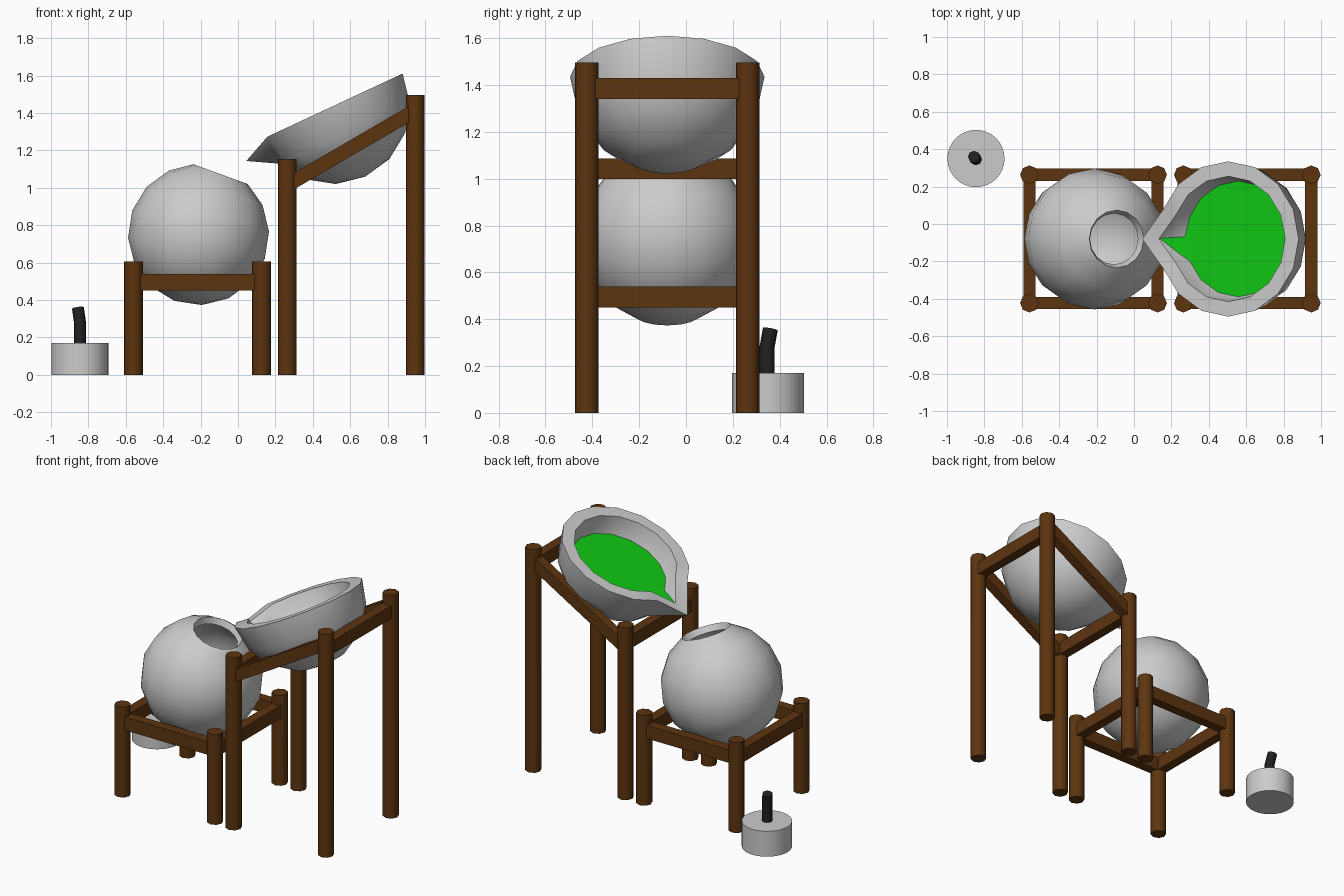
import bpy, bmesh
from math import sin, cos, pi, radians
from mathutils import Matrix, Vector

if "Cube" in bpy.data.objects:
    bpy.data.objects.remove(bpy.data.objects["Cube"])

CY = -0.08           # shared centre line of both stands
SIDES = 16


def material(name, rgb):
    m = bpy.data.materials.new(name)
    m.diffuse_color = (*rgb, 1)
    m.use_nodes = True
    m.node_tree.nodes["Principled BSDF"].inputs["Base Color"].default_value = m.diffuse_color
    return m


WOOD = material("wood", (0.11, 0.035, 0.005))
GREEN = material("green_liquid", (0.005, 0.57, 0.007))
BLACK = material("black", (0.015, 0.015, 0.015))


def finish(name, bm, mat=None):
    bmesh.ops.recalc_face_normals(bm, faces=bm.faces)
    me = bpy.data.meshes.new(name)
    bm.to_mesh(me)
    bm.free()
    ob = bpy.data.objects.new(name, me)
    bpy.context.collection.objects.link(ob)
    if mat:
        me.materials.append(mat)
    bpy.ops.object.select_all(action='DESELECT')
    ob.select_set(True)
    bpy.context.view_layer.objects.active = ob
    bpy.ops.object.shade_smooth_by_angle(angle=radians(50))
    return ob


def cylinder(name, x, y, r, h, sides, mat=None):
    bm = bmesh.new()
    bmesh.ops.create_cone(bm, cap_ends=True, segments=sides, radius1=r, radius2=r, depth=h,
                          matrix=Matrix.Translation((x, y, h / 2)))
    finish(name, bm, mat)


def rail(name, a, b, w=0.065, h=0.088):
    """Rail with upright ends running from a to b."""
    a, b = Vector(a), Vector(b)
    d = b - a
    side = Vector((-d.y, d.x, 0)).normalized() * w / 2
    up = Vector((0, 0, h / 2))
    bm = bmesh.new()
    ends = [[bm.verts.new(p + s * side + t * up) for s, t in ((-1, -1), (1, -1), (1, 1), (-1, 1))]
            for p in (a, b)]
    for i in range(4):
        j = (i + 1) % 4
        bm.faces.new((ends[0][i], ends[0][j], ends[1][j], ends[1][i]))
    bm.faces.new(ends[0])
    bm.faces.new(ends[1])
    finish(name, bm, WOOD)


def stand(name, x0, x1, h0, h1, rail0, rail1, side0, side1):
    ys = {"front": CY - 0.343, "back": CY + 0.343}
    for tag, y in ys.items():
        cylinder(f"{name}_{tag}_left_leg", x0, y, 0.05, h0, 8, WOOD)
        cylinder(f"{name}_{tag}_right_leg", x1, y, 0.05, h1, 8, WOOD)
        rail(f"{name}_{tag}_rail", (x0, y, side0), (x1, y, side1))
    for tag, x, z in (("left", x0, rail0), ("right", x1, rail1)):
        rail(f"{name}_{tag}_rail", (x, ys["front"], z), (x, ys["back"], z))


def vessel(name, profile, place, spout=None):
    """Revolve (radius, height) points; spout maps a ring index to its moved point."""
    bm = bmesh.new()
    rings = []
    for k, (r, z) in enumerate(profile):
        n = 1 if r < 1e-5 else SIDES
        ring = [bm.verts.new((r * cos(2 * pi * i / SIDES), r * sin(2 * pi * i / SIDES), z))
                for i in range(n)]
        if spout and k in spout:
            ring[SIDES // 2].co = (-spout[k][0], 0, spout[k][1])
        rings.append(ring)
    for a, b in zip(rings, rings[1:]):
        for i in range(SIDES):
            j = (i + 1) % SIDES
            vs = [a[i % len(a)], a[j % len(a)], b[j % len(b)], b[i % len(b)]]
            bm.faces.new(list(dict.fromkeys(vs)))
    bm.transform(place)
    finish(name, bm)


def arc(radius, degrees):
    """Points on a circle, angle measured up from the bottom pole."""
    return [(radius * sin(radians(d)), -radius * cos(radians(d))) for d in degrees]


# Stands
stand("low_stand", -0.559, 0.126, 0.605, 0.605, 0.495, 0.495, 0.495, 0.495)
stand("tall_stand", 0.264, 0.948, 1.155, 1.495, 1.043, 1.385, 1.015, 1.413)

# Round flask with a tilted opening
steps = [0, 22.5, 45, 67.5, 90, 112.5, 135, 155.8]
vessel("round_flask", arc(0.377, steps) + arc(0.333, steps)[::-1],
       Matrix.Translation((-0.211, CY, 0.75)) @ Matrix.Rotation(radians(20), 4, 'Y'))

# Tilted pouring bowl with spout
tilt = Matrix.Translation((0.504, CY, 1.435)) @ Matrix.Rotation(radians(-25), 4, 'Y')
steps = [0, 22.5, 45, 67.5, 90]
vessel("pouring_bowl", arc(0.415, steps) + arc(0.335, steps)[::-1], tilt,
       {4: (0.54, -0.07), 5: (0.435, -0.055)})

# Liquid surface running into the spout
bm = bmesh.new()
liquid = [bm.verts.new((0.312 * cos(2 * pi * i / SIDES), 0.312 * sin(2 * pi * i / SIDES), -0.127))
          for i in range(SIDES)]
liquid[8].co = (-0.428, 0, -0.056)
bm.faces.new(liquid[:8] + liquid[9:])
bm.faces.new(liquid[7:10])
bm.transform(tilt)
for f in bm.faces:
    f.normal_update()
finish("liquid", bm, GREEN)

# Burner pot and bent wick
cylinder("burner_pot", -0.845, 0.35, 0.153, 0.17, 32)
cu = bpy.data.curves.new("wick", 'CURVE')
cu.dimensions = '3D'
cu.bevel_depth = 0.032
cu.bevel_resolution = 2
cu.use_fill_caps = True
sp = cu.splines.new('POLY')
sp.points.add(2)
for p, co in zip(sp.points, ((-0.845, 0.346, 0.12), (-0.845, 0.346, 0.28), (-0.856, 0.36, 0.358))):
    p.co = (*co, 1)
cu.materials.append(BLACK)
bpy.context.collection.objects.link(bpy.data.objects.new("wick", cu))
